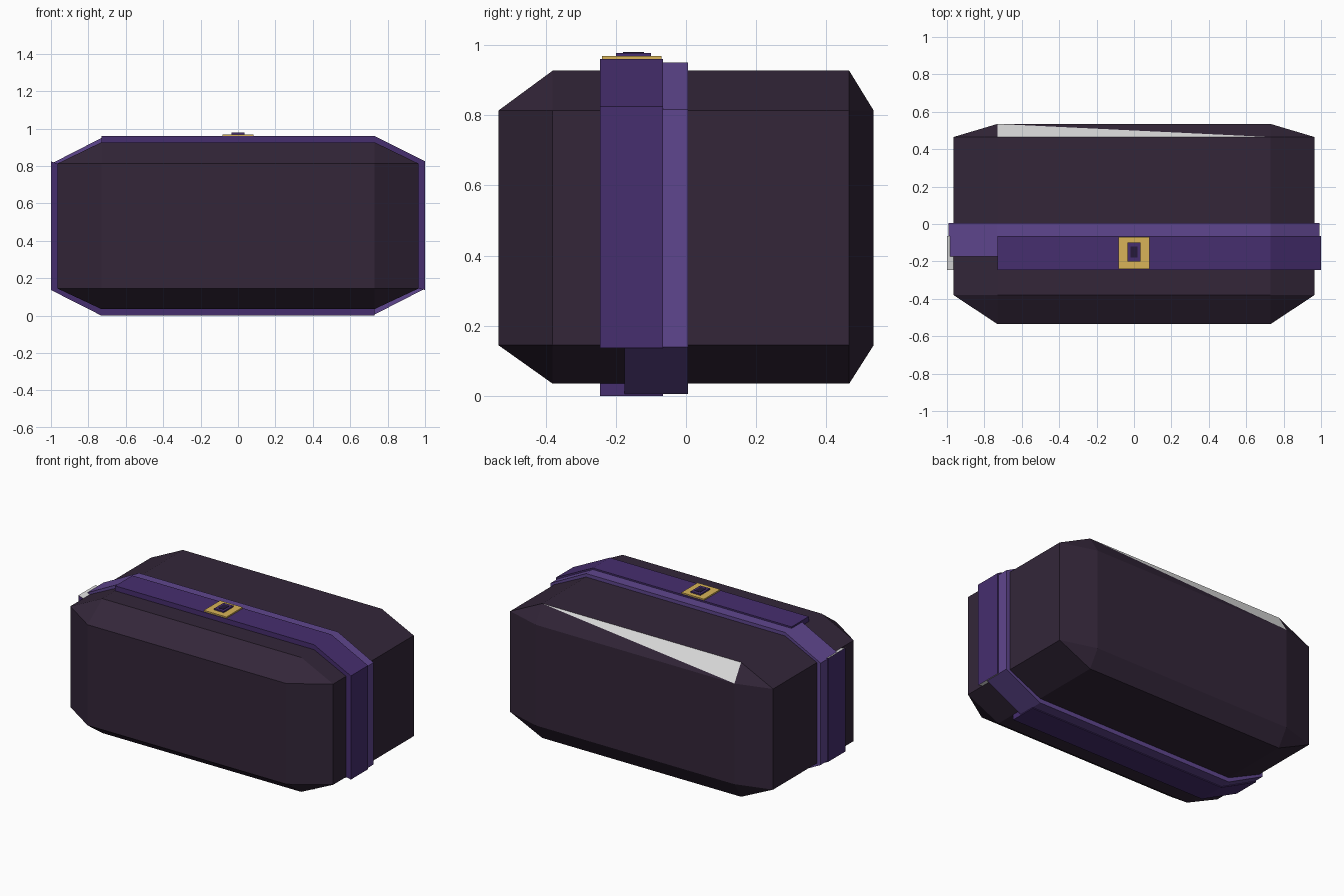
import bpy, bmesh
from mathutils import Vector

if "Cube" in bpy.data.objects:
    bpy.data.objects.remove(bpy.data.objects["Cube"])


def mat(name, r, g, b):
    lin = [((c / 255 + 0.055) / 1.055) ** 2.4 for c in (r, g, b)]
    m = bpy.data.materials.new(name)
    m.diffuse_color = (*lin, 1)
    m.use_nodes = True
    m.node_tree.nodes["Principled BSDF"].inputs["Base Color"].default_value = m.diffuse_color
    return m


HIDE = mat("dark plum", 51, 38, 57)
STRAP = mat("purple", 70, 46, 110)
EDGE = mat("light purple", 95, 70, 142)
GOLD = mat("gold", 216, 180, 88)
PALE = mat("pale grey", 226, 226, 226)
DARK = mat("deep purple", 38, 26, 58)


def finish(bm, name, *mats):
    bmesh.ops.recalc_face_normals(bm, faces=bm.faces)
    me = bpy.data.meshes.new(name)
    bm.to_mesh(me)
    bm.free()
    ob = bpy.data.objects.new(name, me)
    bpy.context.collection.objects.link(ob)
    for m in mats:
        me.materials.append(m)
    return ob


# Chest body: box with every edge chamfered and triangular corners
bm = bmesh.new()
for sx in (-1, 1):
    for y_out, y_in in ((-0.535, -0.38), (0.535, 0.465)):
        for z_out, z_in in ((0.035, 0.145), (0.927, 0.813)):
            bm.verts.new((sx * 0.965, y_in, z_in))
            bm.verts.new((sx * 0.73, y_out, z_in))
            bm.verts.new((sx * 0.73, y_in, z_out))
bmesh.ops.convex_hull(bm, input=bm.verts[:])
bmesh.ops.dissolve_limit(bm, angle_limit=0.02, verts=bm.verts[:], edges=bm.edges[:])
bmesh.ops.recalc_face_normals(bm, faces=bm.faces)
# Pale triangle on the upper back chamfer
slope = next(f for f in bm.faces if f.normal.y > 0.2 and f.normal.z > 0.2
             and abs(f.normal.x) < 0.01)
low = next(v for v in slope.verts if v.co.x < 0 and v.co.y > 0.5)
high = next(v for v in slope.verts if v.co.x > 0 and v.co.y < 0.5)
bmesh.utils.face_split(slope, low, high)
for f in bm.faces:
    if f.normal.y > 0.2 and f.normal.z > 0.2 and abs(f.normal.x) < 0.01:
        f.material_index = int(sum(v.co.y < 0.5 for v in f.verts) == 2)
finish(bm, "chest_body", HIDE, PALE)


def octagon(w, top, bottom, z_hi, z_lo):
    right = [(0.73, bottom), (w, z_lo), (w, z_hi), (0.73, top)]
    return right + [(-x, z) for x, z in reversed(right)]


INNER = octagon(0.965, 0.927, 0.035, 0.813, 0.145)


def band(name, outer, y0, y1, skip, *mats):
    """Ring of strips round the body; strips listed in skip are left open."""
    bm = bmesh.new()
    rows = [[bm.verts.new((x, y, z)) for x, z in prof]
            for prof, y in ((outer, y0), (outer, y1), (INNER, y1), (INNER, y0))]
    for i in range(8):
        j = (i + 1) % 8
        if i in skip:
            # end caps; those on the upright side strips are pale
            for k in (i, j):
                cap = bm.faces.new([r[k] for r in rows])
                cap.material_index = int(abs(outer[k][0]) > 0.9)
            continue
        for a in range(4):
            b = (a + 1) % 4
            bm.faces.new((rows[a][i], rows[a][j], rows[b][j], rows[b][i]))
    return finish(bm, name, *mats)


# Main strap is open at the lower right and upper left chamfers
band("main_strap", octagon(1.0, 0.96, 0.0, 0.825, 0.137), -0.245, -0.065, (0, 4), STRAP, PALE)
band("under_strap", octagon(0.992, 0.95, 0.006, 0.816, 0.14), -0.175, 0.005, (), EDGE)


def plate(name, x, y0, y1, z0, z1, m):
    bm = bmesh.new()
    bmesh.ops.create_cube(bm, size=1)
    for v in bm.verts:
        v.co = Vector((v.co.x * 2 * x, (y0 + y1) / 2 + v.co.y * (y1 - y0),
                       (z0 + z1) / 2 + v.co.z * (z1 - z0)))
    return finish(bm, name, m)


# Buckle
plate("buckle_plate", 0.083, -0.24, -0.07, 0.955, 0.969, GOLD)
plate("buckle_stud", 0.036, -0.2, -0.1, 0.965, 0.978, STRAP)
plate("buckle_slot", 0.02, -0.18, -0.12, 0.975, 0.98, DARK)
